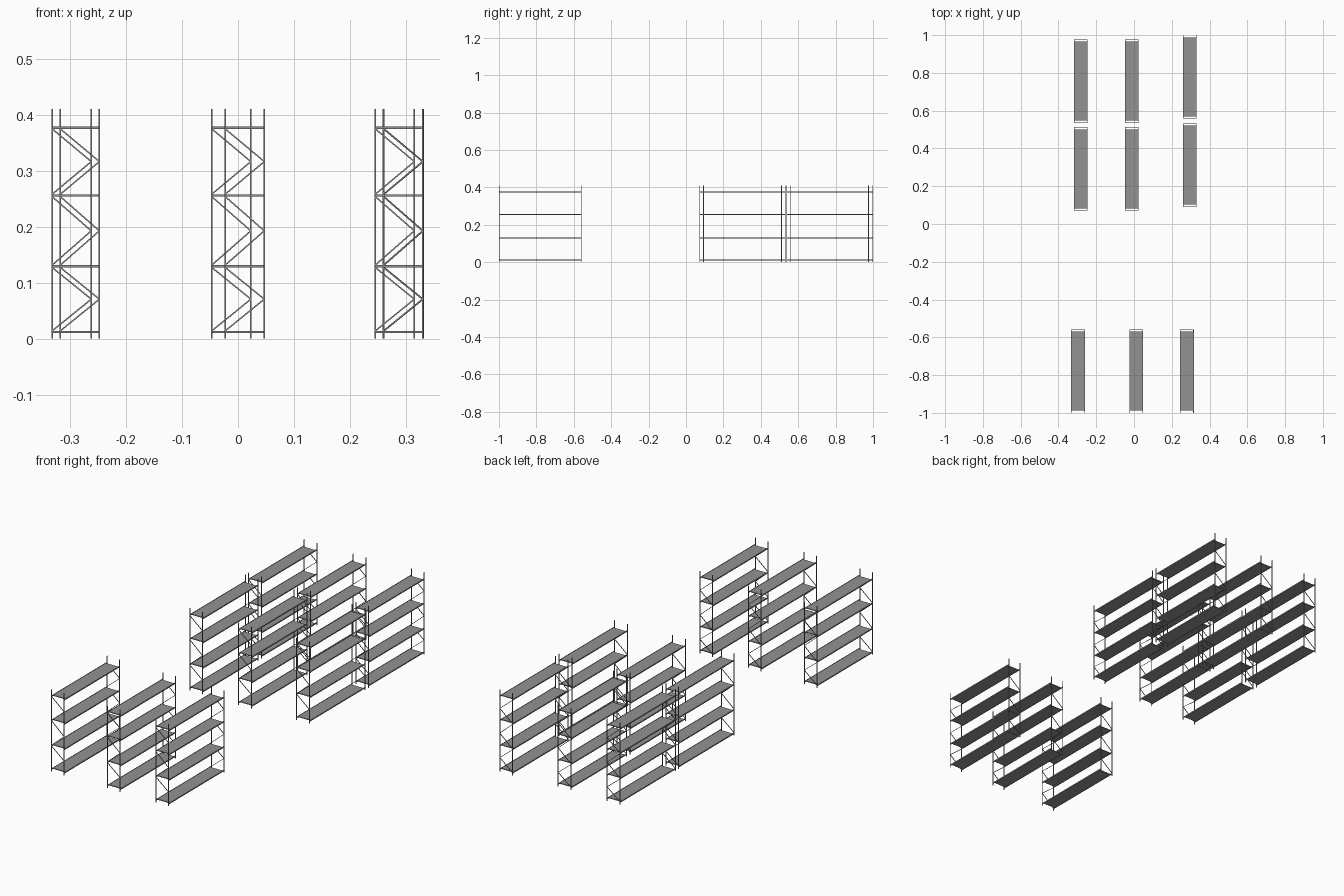
import bpy, bmesh
from mathutils import Matrix, Vector

if "Cube" in bpy.data.objects:
    bpy.data.objects.remove(bpy.data.objects["Cube"], do_unlink=True)

# One painted steel for the whole rack
steel = bpy.data.materials.new("grey steel")
steel.use_nodes = True
steel.diffuse_color = (0.29, 0.29, 0.29, 1)
steel.node_tree.nodes["Principled BSDF"].inputs["Base Color"].default_value = steel.diffuse_color

# Rack dimensions, to post centres
HX, HY = 0.035, 0.219
HEIGHT = 0.41
SHELVES = [0.0115, 0.129, 0.2555, 0.3765]


def box(bm, center, size):
    mat = Matrix.Translation(center) @ Matrix.Diagonal((*size, 1))
    bmesh.ops.create_cube(bm, size=1, matrix=mat)


def bar(bm, a, b, t):
    a, b = Vector(a), Vector(b)
    d = b - a
    rot = d.to_track_quat('Z', 'Y').to_matrix().to_4x4()
    mat = Matrix.Translation((a + b) / 2) @ rot @ Matrix.Diagonal((t, t, d.length, 1))
    bmesh.ops.create_cube(bm, size=1, matrix=mat)


def posts(bm):
    for sx in (-1, 1):
        for sy in (-1, 1):
            box(bm, (sx * HX, sy * HY, HEIGHT / 2), (0.0027, 0.004, HEIGHT))


def braces(bm):
    # Zigzag in each end frame
    for y in (-HY, HY):
        for lo, hi in zip(SHELVES, SHELVES[1:]):
            tip = (HX, y, (lo + hi) / 2)
            bar(bm, (-HX, y, lo + 0.002), tip, 0.0025)
            bar(bm, tip, (-HX, y, hi - 0.002), 0.0025)


def beams(bm):
    for z in SHELVES:
        for sx in (-1, 1):
            box(bm, (sx * HX, 0, z), (0.0027, 2 * HY, 0.006))


def decks(bm):
    for z in SHELVES:
        box(bm, (0, 0, z), (2 * HX - 0.002, 2 * HY - 0.02, 0.004))


def part_mesh(name, build):
    bm = bmesh.new()
    build(bm)
    me = bpy.data.meshes.new(name)
    bm.to_mesh(me)
    bm.free()
    me.materials.append(steel)
    return me


parts = [part_mesh("posts", posts), part_mesh("braces", braces),
         part_mesh("beams", beams), part_mesh("decks", decks)]

# Rack centres by row
rows = {
    "front": [(-0.297, -0.779), (0.012, -0.779), (0.28, -0.779)],
    "middle": [(-0.2825, 0.292), (-0.012, 0.292), (0.2945, 0.312)],
    "back": [(-0.2825, 0.757), (-0.012, 0.757), (0.2955, 0.779)],
}
for row, places in rows.items():
    for side, (x, y) in zip(("right", "center", "left"), places):
        for me in parts:
            ob = bpy.data.objects.new(f"{row}_{side}_rack_{me.name}", me)
            ob.location = (x, y, 0)
            bpy.context.collection.objects.link(ob)
